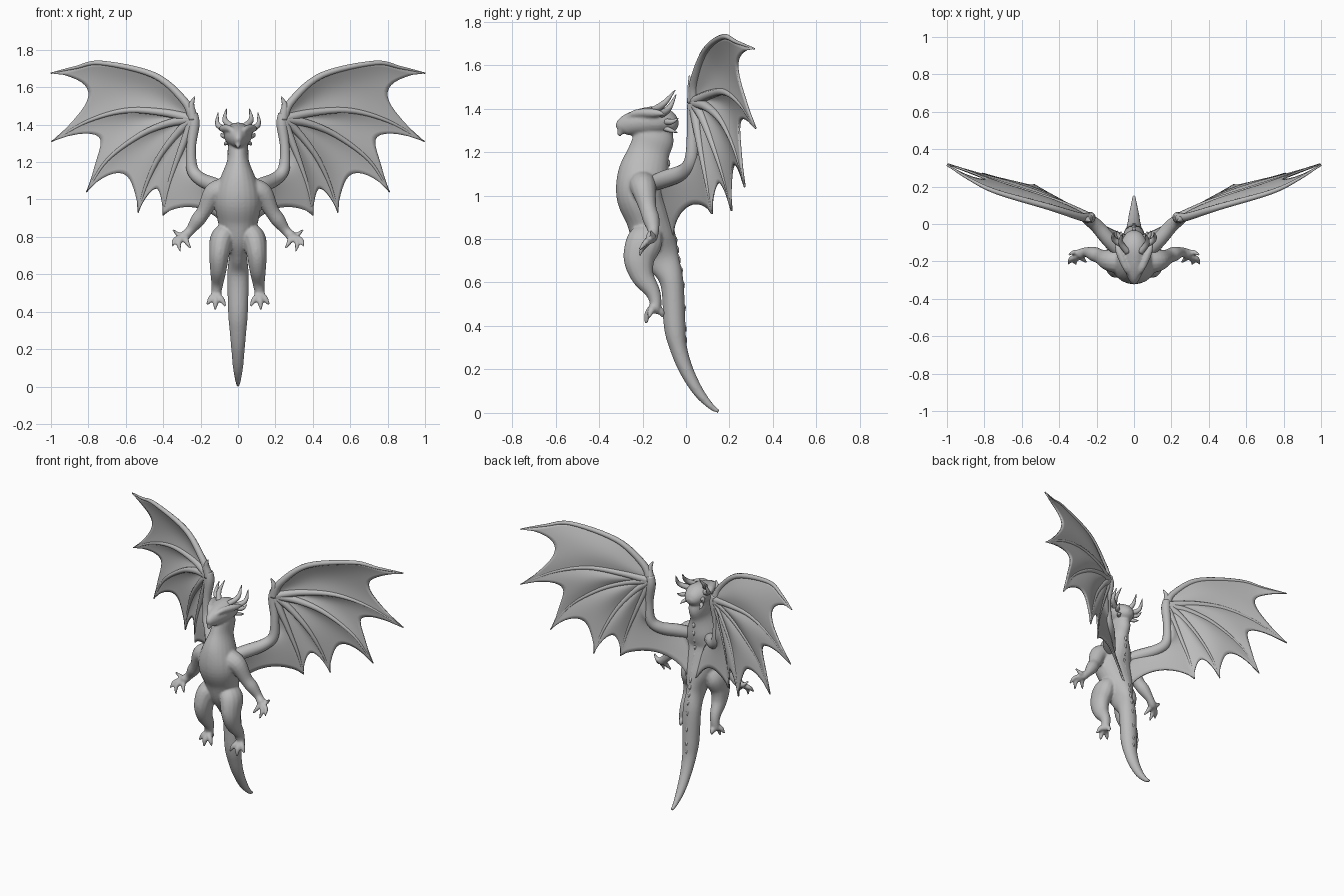
import bpy, bmesh, math
from mathutils import Vector

cube = bpy.data.objects.get("Cube")
if cube:
    bpy.data.objects.remove(cube, do_unlink=True)

hide = bpy.data.materials.new("grey_hide")
hide.use_nodes = True
hide.diffuse_color = (0.5, 0.5, 0.5, 1)
hide.node_tree.nodes["Principled BSDF"].inputs["Base Color"].default_value = (0.5, 0.5, 0.5, 1)


def spline(keys, t):
    """Catmull-Rom point at t (0..1) through equal-length keys."""
    f = min(max(t, 0), 1) * (len(keys) - 1)
    i = min(int(f), len(keys) - 2)
    f -= i
    b, c = Vector(keys[i]), Vector(keys[i + 1])
    a = Vector(keys[i - 1]) if i > 0 else b * 2 - c
    d = Vector(keys[i + 2]) if i + 2 < len(keys) else c * 2 - b
    return 0.5 * (2 * b + (c - a) * f + (2 * a - 5 * b + 4 * c - d) * f * f
                  + (3 * b - a - 3 * c + d) * f ** 3)


def sweep(bm, keys, ref=(0, 1, 0), sides=14, steps=6, flip=1):
    """Tapered tube; keys are x, y, z, radius along ref, optional other radius."""
    keys = [(*k, k[3]) if len(k) == 4 else k for k in keys]
    n = steps * (len(keys) - 1)
    pts = [spline(keys, i / n) for i in range(n + 1)]
    rings = []
    for i, p in enumerate(pts):
        t = Vector((pts[min(i + 1, n)] - pts[max(i - 1, 0)])[:3]).normalized()
        r = Vector(ref)
        u = (r - t * r.dot(t)).normalized()
        w = t.cross(u)
        ra, rb = max(p[3], 0.002), max(p[4], 0.002)
        ring = []
        for k in range(sides):
            ang = math.tau * k / sides
            q = Vector(p[:3]) + u * ra * math.cos(ang) + w * rb * math.sin(ang)
            ring.append(bm.verts.new((q.x * flip, q.y, q.z)))
        rings.append(ring)
    for lo, hi in zip(rings, rings[1:]):
        for k in range(sides):
            m = (k + 1) % sides
            bm.faces.new((lo[k], lo[m], hi[m], hi[k]))
    bm.faces.new(rings[0])
    bm.faces.new(rings[-1])


def finish(name, bm, mirror=False):
    bmesh.ops.recalc_face_normals(bm, faces=bm.faces)
    for f in bm.faces:
        f.smooth = True
    me = bpy.data.meshes.new(name)
    bm.to_mesh(me)
    bm.free()
    me.materials.append(hide)
    ob = bpy.data.objects.new(name, me)
    bpy.context.collection.objects.link(ob)
    if mirror:
        ob.modifiers.new("mirror", "MIRROR")
    return ob


def fuse(ob, voxel, passes):
    m = ob.modifiers.new("fuse", "REMESH")
    m.mode, m.voxel_size, m.use_smooth_shade = "VOXEL", voxel, True
    s = ob.modifiers.new("soften", "SMOOTH")
    s.factor, s.iterations = 0.5, passes


# Neck, torso and tail
spine = [(0, -.13, 1.33, .06, .045), (0, -.145, 1.27, .092, .055), (0, -.17, 1.2, .095, .06),
         (0, -.195, 1.1, .117, .1), (0, -.207, 1, .113, .125), (0, -.175, .9, .102, .112),
         (0, -.145, .8, .1, .085), (0, -.11, .71, .08, .05), (0, -.065, .6, .054, .057),
         (0, -.052, .4, .05, .053), (0, -.035, .3, .04, .045), (0, 0, .2, .033, .036),
         (0, .055, .1, .025, .027), (0, .115, .03, .015, .015), (0, .152, .006, .008, .009)]
body = bmesh.new()
sweep(body, spine, sides=24)

# Head with hooked beak
sweep(body, [(0, -.308, 1.3, .014, .022), (0, -.29, 1.315, .03, .042), (0, -.25, 1.33, .05, .054),
             (0, -.19, 1.34, .068, .064), (0, -.12, 1.344, .075, .066), (0, -.06, 1.33, .05, .045),
             (0, -.035, 1.325, .02, .015)], ref=(1, 0, 0), sides=20)
sweep(body, [(0, -.29, 1.31, .018), (0, -.305, 1.29, .014), (0, -.3, 1.27, .005)], sides=10)

# Limbs and digits, both sides, with brow ridges
arm = [(.07, -.2, 1.05, .07), (.13, -.195, 1.03, .058), (.18, -.175, .94, .04),
       (.215, -.16, .89, .039), (.255, -.15, .835, .026), (.285, -.16, .805, .027), (.3, -.17, .79, .018)]
fingers = [[(.315, -.15, .81), (.348, -.165, .838)], [(.335, -.185, .785), (.352, -.215, .75)],
           [(.315, -.195, .77), (.31, -.215, .722)], [(.275, -.185, .775), (.255, -.205, .74)]]
leg = [(.05, -.16, .84, .06, .05), (.085, -.19, .79, .083, .064), (.1, -.215, .71, .073, .055),
       (.105, -.2, .63, .054, .045), (.11, -.155, .56, .036, .034), (.115, -.14, .51, .028, .028),
       (.117, -.145, .475, .026, .03), (.117, -.15, .46, .018, .02)]
toes = [[(.088, -.17, .465), (.066, -.182, .428)], [(.12, -.175, .455), (.122, -.185, .41)],
        [(.145, -.16, .47), (.165, -.172, .437)], [(.115, -.115, .465), (.115, -.105, .44)]]
brow = [(.02, -.275, 1.355, .01), (.045, -.23, 1.378, .018), (.078, -.15, 1.38, .02), (.1, -.09, 1.375, .005)]
for s in (1, -1):
    sweep(body, arm, flip=s)
    sweep(body, leg, flip=s)
    sweep(body, brow, ref=(0, 0, 1), flip=s)
    for base, digits, r in (((.285, -.163, .802), fingers, .016), ((.117, -.145, .49), toes, .019)):
        for mid, tip in digits:
            sweep(body, [(*base, r), (*mid, r * .9), (*tip, .006)], ref=(.3, 1, .2), sides=10, flip=s)
fuse(finish("body", body), .007, 4)

# Horns and cheek spikes
horns = bmesh.new()
for base, mid, tip, r in (((.035, -.15, 1.39), (.07, -.1, 1.425), (.062, -.05, 1.485), .018),
                          ((.055, -.12, 1.37), (.108, -.08, 1.4), (.107, -.045, 1.465), .018),
                          ((.05, -.1, 1.34), (.08, -.065, 1.34), (.09, -.035, 1.355), .015),
                          ((.04, -.1, 1.31), (.065, -.07, 1.3), (.07, -.04, 1.29), .013)):
    sweep(horns, [(*base, r), (*mid, r * .8), (*tip, .002)], ref=(.2, .3, 1), sides=10)
finish("horns", horns, mirror=True)

# Low knobs along the back and upper tail
ridge = bmesh.new()
for i in range(15):
    p = spline(spine, .18 + i * .036)
    y = p[1] + p[3] - .008
    sweep(ridge, [(0, y - .008, p[2] + .028, .006), (0, y, p[2], .013, .01),
                  (0, y + .008, p[2] - .016, .003)], ref=(0, .7, .7), sides=8, steps=3)
finish("back_ridge", ridge)

# Wings: arm, then fingers fanning from the wrist
wrist = (.24, .035, 1.43)
wing_arm = [(.03, -.19, 1.04, .03), (.12, -.1, 1.075, .04), (.2, -.01, 1.11, .036), (.245, .025, 1.165, .032),
            (.25, .03, 1.28, .026), (.235, .035, 1.4, .03), (.24, .035, 1.46, .026)]
rays = [[wrist, (.29, .04, 1.53), (.45, .09, 1.665), (.73, .17, 1.73), (.87, .235, 1.705), (1, .315, 1.675)],
        [wrist, (.4, .11, 1.465), (.6, .18, 1.475), (.8, .25, 1.42), (.997, .32, 1.31)],
        [wrist, (.38, .1, 1.405), (.53, .165, 1.34), (.7, .225, 1.21), (.81, .27, 1.04)],
        [wrist, (.32, .075, 1.36), (.42, .125, 1.23), (.49, .175, 1.08), (.535, .21, .93)],
        [wrist, (.285, .05, 1.32), (.33, .07, 1.2), (.375, .095, 1.06), (.4, .12, .915)]]
bones = bmesh.new()
sweep(bones, wing_arm)
sweep(bones, [(*wrist, .03), (.25, .025, 1.5, .018), (.232, .015, 1.55, .003)], sides=10)
for ray in rays:
    n = len(ray) - 1
    sweep(bones, [(*p, .022 * (1 - i / n) + .004) for i, p in enumerate(ray)], sides=10)
finish("wing_bones", bones, mirror=True)

# Membrane panels with scalloped trailing edges, last one reaching the back
root = [wrist, (.25, .03, 1.28), (.22, .01, 1.13), (.1, -.1, 1.06), (.03, -.11, .94), (.015, -.06, .78)]
skin = bmesh.new()
edges = rays + [root]
U, V = 22, 14
for a, b, dip in zip(edges, edges[1:], (.28, .27, .23, .23, .15)):
    grid = []
    for j in range(V + 1):
        v = j / V
        bulge = max(math.sin(math.pi * v), 0)
        reach = 1 - dip * bulge ** .65
        row = []
        for i in range(U + 1):
            u = i / U
            p = spline(a, u * reach).lerp(spline(b, u * reach), v)
            p.y += .022 * bulge * math.sin(math.pi * u * .8)
            row.append(skin.verts.new(p))
        grid.append(row)
    for r0, r1 in zip(grid, grid[1:]):
        for i in range(U):
            skin.faces.new((r0[i], r0[i + 1], r1[i + 1], r1[i]))
bmesh.ops.remove_doubles(skin, verts=skin.verts, dist=.0004)
membrane = finish("wing_membrane", skin, mirror=True)
thick = membrane.modifiers.new("thickness", "SOLIDIFY")
thick.thickness, thick.offset = .01, 0
